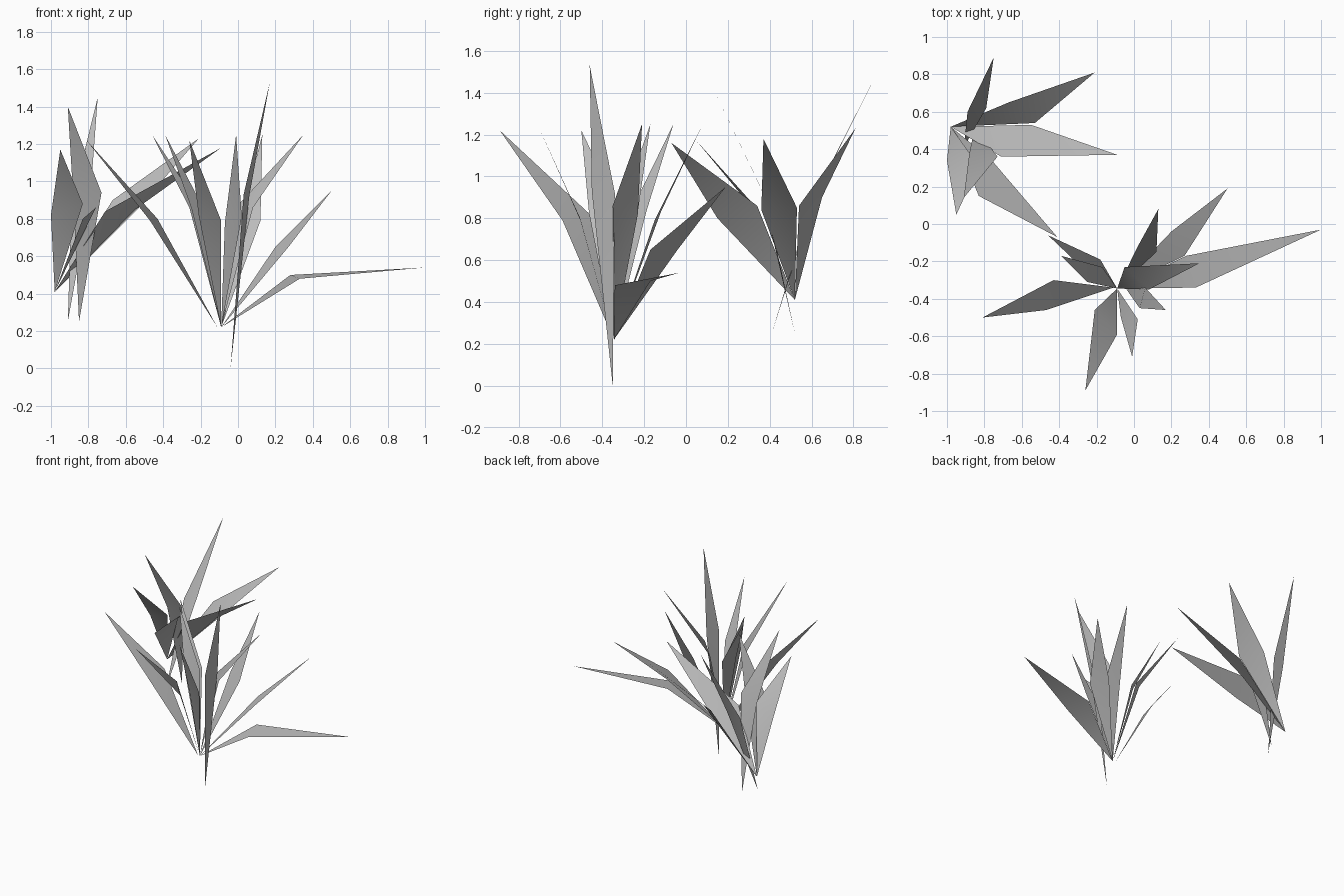
import bpy
import bmesh
from mathutils import Vector

cube = bpy.data.objects.get("Cube")
if cube:
    bpy.data.objects.remove(cube, do_unlink=True)

# One plain grey for every blade
grey = bpy.data.materials.new("leaf_grey")
grey.use_nodes = True
colour = (0.5, 0.5, 0.5, 1)
grey.diffuse_color = colour
grey.node_tree.nodes["Principled BSDF"].inputs["Base Color"].default_value = colour


def blade(name, root, tip, left, right):
    """Thin leaf: a lower triangle to the widest line, an upper one to the tip."""
    bm = bmesh.new()
    r, a, b, t = [bm.verts.new(Vector(p)) for p in (root, left, right, tip)]
    bm.faces.new((r, b, a))
    bm.faces.new((a, b, t))
    # Turn the upper side of the leaf outward
    bm.normal_update()
    if sum(f.normal.z for f in bm.faces) < 0:
        bmesh.ops.reverse_faces(bm, faces=bm.faces[:])
    for face in bm.faces:
        face.smooth = True
    mesh = bpy.data.meshes.new(name)
    bm.to_mesh(mesh)
    bm.free()
    mesh.materials.append(grey)
    leaf = bpy.data.objects.new(name, mesh)
    bpy.context.scene.collection.objects.link(leaf)
    return leaf


# Front tuft: leaves fan out all round from one crown
crown = (-.09, -.345, .22)
blade("front_tuft_low_left_leaf", crown,
      tip=(1, -.03, .54), left=(.28, -.17, .5), right=(.33, -.34, .48))
blade("front_tuft_back_left_leaf", crown,
      tip=(.5, .19, .95), left=(.2, -.04, .65), right=(.27, -.17, .65))
blade("front_tuft_back_leaf", crown,
      tip=(.13, .08, 1.25), left=(.02, -.12, .83), right=(.12, -.15, .79))
blade("front_tuft_left_leaf", crown,
      tip=(.35, -.21, 1.25), left=(-.05, -.23, .82), right=(.08, -.35, .86))
blade("front_tuft_front_leaf", crown,
      tip=(-.01, -.71, 1.25), left=(.02, -.51, .81), right=(-.07, -.5, .78))
blade("front_tuft_front_right_leaf", crown,
      tip=(-.26, -.89, 1.22), left=(-.09, -.59, .79), right=(-.21, -.46, .82))
blade("front_tuft_right_leaf", (-.11, -.34, .22),
      tip=(-.81, -.5, 1.22), left=(-.47, -.46, .79), right=(-.43, -.3, .8))
blade("front_tuft_back_right_inner_leaf", crown,
      tip=(-.39, -.17, 1.25), left=(-.25, -.31, .86), right=(-.17, -.23, .83))
blade("front_tuft_back_right_outer_leaf", crown,
      tip=(-.46, -.06, 1.25), left=(-.26, -.25, .86), right=(-.18, -.19, .83))
blade("front_tuft_tall_leaf", (-.04, -.35, 0),
      tip=(.17, -.46, 1.53), left=(.03, -.45, .93), right=(.06, -.34, .92))

# Back tuft: raised crown, with two longer leaves rooted lower
crown = (-.98, .52, .41)
blade("back_tuft_back_left_leaf", crown,
      tip=(-.21, .81, 1.23), left=(-.67, .65, .9), right=(-.53, .54, .86))
blade("back_tuft_left_leaf", crown,
      tip=(-.09, .37, 1.18), left=(-.55, .53, .85), right=(-.71, .36, .84))
blade("back_tuft_front_left_leaf", crown,
      tip=(-.41, -.07, 1.16), left=(-.76, .34, .86), right=(-.83, .15, .8))
blade("back_tuft_front_leaf", crown,
      tip=(-.95, .05, 1.17), left=(-.83, .31, .88), right=(-1, .34, .82))
blade("back_tuft_tall_back_leaf", (-.91, .41, .25),
      tip=(-.75, .89, 1.45), left=(-.89, .6, .88), right=(-.79, .62, .91))
blade("back_tuft_tall_front_leaf", (-.85, .52, .25),
      tip=(-.91, .14, 1.4), left=(-.73, .36, .94), right=(-.88, .38, .9))
